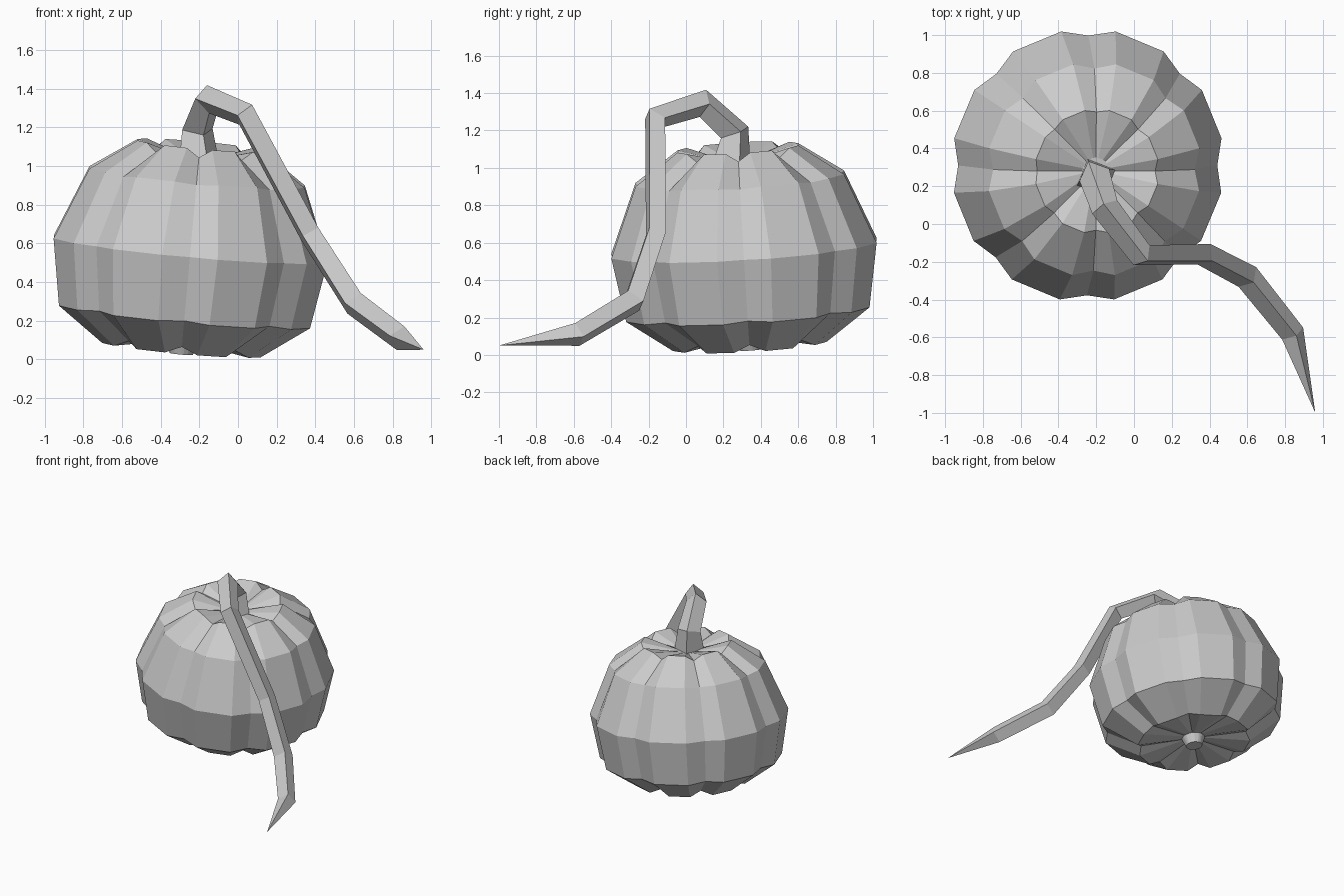
import bpy
from math import cos, sin, pi, radians
from mathutils import Vector, Matrix, Euler

if "Cube" in bpy.data.objects:
    bpy.data.objects.remove(bpy.data.objects["Cube"])


def make_object(name, verts, faces):
    mesh = bpy.data.meshes.new(name)
    mesh.from_pydata([tuple(v) for v in verts], [], faces)
    mesh.update()
    obj = bpy.data.objects.new(name, mesh)
    bpy.context.collection.objects.link(obj)
    return obj


def skin(rings, first, last):
    """Quads between equal rings, fan to an end point where one is given, else a flat cap."""
    n = len(rings[0])
    verts = [v for r in rings for v in r]
    faces = []
    for k in range(len(rings) - 1):
        for i in range(n):
            j = (i + 1) % n
            faces.append((k * n + i, k * n + j, (k + 1) * n + j, (k + 1) * n + i))
    if first is None:
        faces.append(tuple(reversed(range(n))))
    else:
        verts.append(first)
        faces += [((i + 1) % n, i, len(verts) - 1) for i in range(n)]
    base = (len(rings) - 1) * n
    if last is None:
        faces.append(tuple(base + i for i in range(n)))
    else:
        verts.append(last)
        faces += [(base + i, base + (i + 1) % n, len(verts) - 1) for i in range(n)]
    return verts, faces


# Pumpkin body: eight lobes, each a groove plus two ridge edges, slightly tilted
# profile: ridge radius, height from the widest ring, groove radius scale, groove height shift
profile = [
    (0.06, -0.545, 1.0, 0.0),
    (0.085, -0.48, 1.0, 0.0),
    (0.42, -0.52, 0.93, 0.035),
    (0.665, -0.345, 0.94, 0.01),
    (0.725, 0.0, 0.95, 0.0),
    (0.57, 0.375, 0.94, -0.01),
    (0.33, 0.54, 0.95, -0.045),
    (0.07, 0.47, 1.0, 0.0),
]
place = Matrix.Translation((-0.245, 0.31, 0.57)) @ Euler((0.06, 0.09, 0)).to_matrix().to_4x4()
rings = []
for r, z, scale, shift in profile:
    ring = []
    for lobe in range(8):
        for offset in (0, 11.5, 33.5):
            a = radians(45 * lobe + offset)
            groove = offset == 0
            rr = r * scale if groove else r
            zz = z + shift if groove else z
            ring.append(place @ Vector((rr * cos(a), rr * sin(a), zz)))
    rings.append(ring)
make_object("pumpkin_body", *skin(rings, None, None))

# Stem and trailing vine: four-sided tube tapering to a point on the ground
path = [
    ((-0.20, 0.24, 1.00), 0.115),
    ((-0.21, 0.26, 1.19), 0.085),
    ((-0.155, 0.09, 1.345), 0.075),
    ((0.04, -0.165, 1.265), 0.068),
    ((0.37, -0.16, 0.65), 0.065),
    ((0.60, -0.28, 0.29), 0.07),
    ((0.84, -0.58, 0.11), 0.065),
]
tip = Vector((0.96, -1.0, 0.05))
points = [Vector(p) for p, _ in path] + [tip]
side = Vector((cos(0.4), sin(0.4), 0))
previous = Vector((0, 0, 1))
rings = []
for i, (_, r) in enumerate(path):
    ahead = (points[i + 1] - points[i]).normalized()
    behind = (points[i] - points[i - 1]).normalized() if i else previous
    tangent = (ahead + behind).normalized()
    side = previous.rotation_difference(tangent) @ side
    previous = tangent
    other = tangent.cross(side)
    rings.append([points[i] + r * (cos(k * pi / 2) * side + sin(k * pi / 2) * other)
                  for k in range(4)])
make_object("stem_vine", *skin(rings, None, tip))
